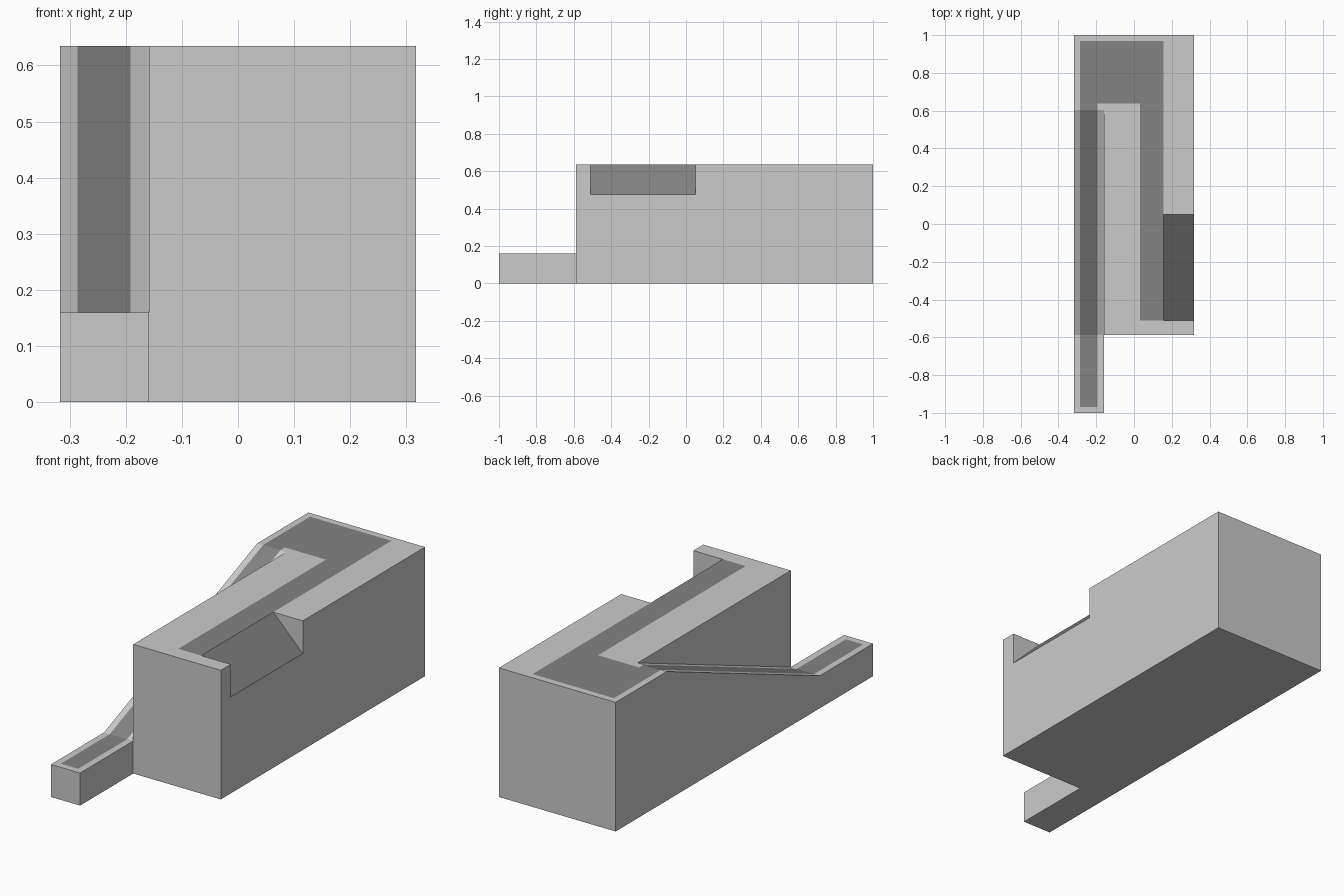
import bpy, bmesh
from mathutils import Vector

if "Cube" in bpy.data.objects:
    bpy.data.objects.remove(bpy.data.objects["Cube"])

W, H, LOW = 0.3175, 0.635, 0.16          # half width, height, low step height
STRIP, FRONT, RAMP_END = -0.159, -0.587, 0.603
NOTCH_X, NOTCH_Y0, NOTCH_Y1 = 0.157, -0.51, 0.05


def prism(name, points, offset):
    """Closed solid: a polygon swept along an offset."""
    bm = bmesh.new()
    face = bm.faces.new([bm.verts.new(p) for p in points])
    ext = bmesh.ops.extrude_face_region(bm, geom=[face], use_keep_orig=True)
    verts = [g for g in ext["geom"] if isinstance(g, bmesh.types.BMVert)]
    bmesh.ops.translate(bm, verts=verts, vec=Vector(offset))
    bmesh.ops.recalc_face_normals(bm, faces=bm.faces[:])
    mesh = bpy.data.meshes.new(name)
    bm.to_mesh(mesh)
    bm.free()
    obj = bpy.data.objects.new(name, mesh)
    bpy.context.collection.objects.link(obj)
    return obj


# Solid block with the low strip running out at the front left
plan = [(-W, -1), (STRIP, -1), (STRIP, FRONT), (W, FRONT), (W, 1), (-W, 1)]
body = prism("ramp_block", [(x, y, 0) for x, y in plan], (0, 0, H))

# Cutter above the low strip and the long ramp
slope = (H - LOW) / (RAMP_END - FRONT)
side = [(-1.2, LOW), (FRONT, LOW), (RAMP_END + 0.1, H + 0.1 * slope),
        (RAMP_END + 0.1, H + 0.3), (-1.2, H + 0.3)]
ramp_cutter = prism("ramp_cutter", [(-W - 0.1, y, z) for y, z in side],
                    (STRIP + W + 0.1, 0, 0))

# Cutter for the sloping side notch
tri = [(NOTCH_X - 0.1, H + 0.1), (W + 0.1, H - (W + 0.1 - NOTCH_X)), (W + 0.1, H + 0.1)]
notch_cutter = prism("notch_cutter", [(x, NOTCH_Y0, z) for x, z in tri],
                     (0, NOTCH_Y1 - NOTCH_Y0, 0))

for cutter in (ramp_cutter, notch_cutter):
    cutter.hide_render = True
    mod = body.modifiers.new(cutter.name, 'BOOLEAN')
    mod.operation = 'DIFFERENCE'
    mod.solver = 'EXACT'
    mod.object = cutter

bm = bmesh.new()
bm.from_object(body, bpy.context.evaluated_depsgraph_get())
body.modifiers.clear()
for cutter in (ramp_cutter, notch_cutter):
    bpy.data.objects.remove(cutter)

# Dark track areas, seen from above: x0, x1, y0, y1
track = [(-0.286, -0.192, -0.968, 0.968),
         (-0.286, NOTCH_X, 0.638, 0.968),
         (0.032, NOTCH_X, NOTCH_Y0, 0.968),
         (NOTCH_X, W, NOTCH_Y0, NOTCH_Y1)]

# Split the upward faces along the track borders
for axis in (0, 1):
    normal = Vector((1, 0, 0)) if axis == 0 else Vector((0, 1, 0))
    for cut in sorted({v for r in track for v in r[axis * 2:axis * 2 + 2]}):
        bm.normal_update()
        up = [f for f in bm.faces if f.normal.z > 0.3]
        geom = up + list({e for f in up for e in f.edges}) + list({v for f in up for v in f.verts})
        bmesh.ops.bisect_plane(bm, geom=geom, dist=1e-4, plane_co=normal * cut, plane_no=normal)

# Paint the track
bm.normal_update()
for f in bm.faces:
    c = f.calc_center_median()
    f.material_index = int(f.normal.z > 0.3 and any(
        x0 < c.x < x1 and y0 < c.y < y1 for x0, x1, y0, y1 in track))
bm.to_mesh(body.data)
bm.free()

body.data.materials.clear()
for name, shade in (("light_grey", 0.8), ("dark_grey", 0.23)):
    mat = bpy.data.materials.new(name)
    mat.diffuse_color = (shade, shade, shade, 1)
    mat.use_nodes = True
    mat.node_tree.nodes["Principled BSDF"].inputs["Base Color"].default_value = mat.diffuse_color
    body.data.materials.append(mat)
# Clearing materials resets indices, so paint them again from the mesh
for p in body.data.polygons:
    c = p.center
    p.material_index = int(p.normal.z > 0.3 and any(
        x0 < c.x < x1 and y0 < c.y < y1 for x0, x1, y0, y1 in track))
